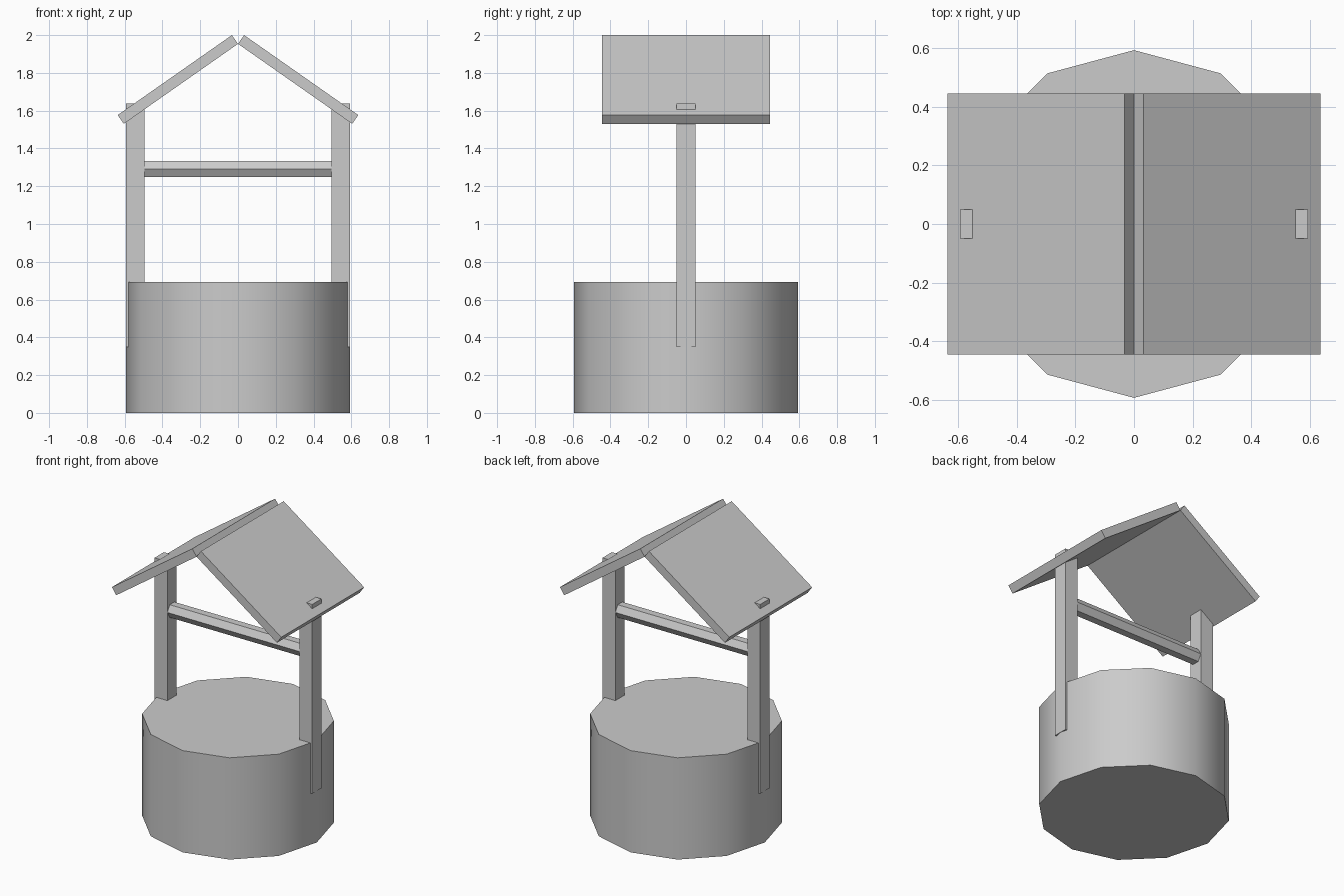
import bpy
import math

cube = bpy.data.objects.get("Cube")
if cube:
    bpy.data.objects.remove(cube, do_unlink=True)

# Single plain grey
grey = bpy.data.materials.new("plain_grey")
grey.use_nodes = True
colour = (0.6, 0.6, 0.6, 1.0)
grey.diffuse_color = colour
grey.node_tree.nodes["Principled BSDF"].inputs["Base Color"].default_value = colour


def finish(name):
    obj = bpy.context.object
    obj.name = name
    obj.data.materials.append(grey)
    return obj


def box(name, size, location, tilt=0.0):
    bpy.ops.mesh.primitive_cube_add(size=1, location=location, rotation=(0, tilt, 0))
    obj = finish(name)
    obj.scale = size
    return obj


# Round stone base: twelve sides, closed top, smooth wall
RADIUS, BASE_H = 0.593, 0.692
bpy.ops.mesh.primitive_cylinder_add(vertices=12, radius=RADIUS, depth=BASE_H,
                                    location=(0, 0, BASE_H / 2))
finish("well_base")
bpy.ops.object.shade_smooth_by_angle(angle=math.radians(40))

# Roof panels meet along their lower inner edges, leaving a V groove on the ridge
PITCH = math.radians(35)
LENGTH, THICK, DEPTH, RIDGE_Z = 0.738, 0.0565, 0.89, 1.9537
POST_W, POST_BOTTOM, POST_TOP = 0.097, 0.35, 1.637

for side, label in ((1, "left"), (-1, "right")):
    # Upright post, let into the base and poking through the roof
    box(label + "_post", (POST_W, 0.1, POST_TOP - POST_BOTTOM),
        (side * (RADIUS - POST_W / 2), 0, (POST_TOP + POST_BOTTOM) / 2))
    # Sloping roof panel
    out = LENGTH / 2 * math.cos(PITCH) + THICK / 2 * math.sin(PITCH)
    up = -LENGTH / 2 * math.sin(PITCH) + THICK / 2 * math.cos(PITCH)
    box(label + "_roof_panel", (LENGTH, DEPTH, THICK),
        (side * out, 0, RIDGE_Z + up), side * PITCH)

# Six-sided crossbar between the posts, with corners facing front and back
bpy.ops.mesh.primitive_cylinder_add(vertices=6, radius=0.05, depth=1.0,
                                    location=(0, 0, 1.291),
                                    rotation=(0, math.pi / 2, 0))
finish("crossbar")
